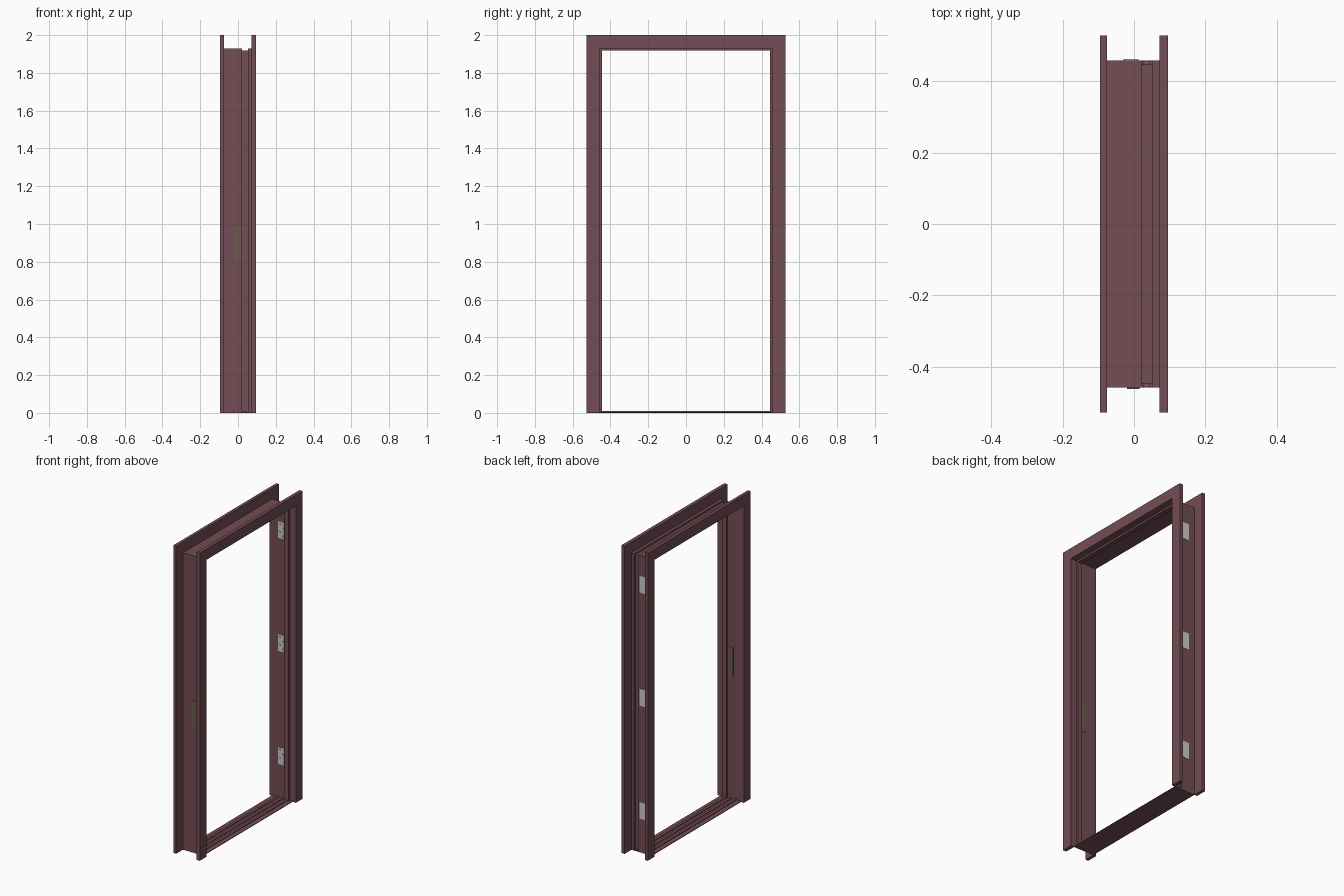
import bpy, bmesh, math
from mathutils import Matrix

if "Cube" in bpy.data.objects:
    bpy.data.objects.remove(bpy.data.objects["Cube"])

HALF_W, HEAD = 0.458, 1.93   # outer line of the jamb lining


def material(name, rgb):
    m = bpy.data.materials.new(name)
    m.diffuse_color = (*rgb, 1)
    m.use_nodes = True
    m.node_tree.nodes["Principled BSDF"].inputs["Base Color"].default_value = m.diffuse_color
    return m


PAINT = material("plum_brown_paint", (0.17, 0.075, 0.09))
BRASS = material("dull_brass", (0.14, 0.10, 0.075))


def finish(name, bm, mat=None):
    me = bpy.data.meshes.new(name)
    bm.to_mesh(me)
    bm.free()
    ob = bpy.data.objects.new(name, me)
    bpy.context.collection.objects.link(ob)
    if mat:
        me.materials.append(mat)
    return ob


def sweep(name, profile, closed):
    """Carry an (x, inward offset) profile up one side, over the head and down, with mitres."""
    bm = bmesh.new()
    rings = []
    for side, top in ((-1, 0), (-1, 1), (1, 1), (1, 0)):
        rings.append([bm.verts.new((x, side * (HALF_W - d), (HEAD - d) * top))
                      for x, d in profile])
    n = len(profile)
    for a, b in zip(rings, rings[1:]):
        for i in range(n if closed else n - 1):
            j = (i + 1) % n
            bm.faces.new((a[i], a[j], b[j], b[i]))
    if closed:
        bm.faces.new(rings[0])
        bm.faces.new(rings[-1])
    bmesh.ops.recalc_face_normals(bm, faces=bm.faces)
    return finish(name, bm, PAINT)


def add_box(bm, lo, hi):
    size = [b - a for a, b in zip(lo, hi)]
    mid = [(a + b) / 2 for a, b in zip(lo, hi)]
    bmesh.ops.create_cube(bm, size=1, matrix=Matrix.Translation(mid) @ Matrix.Diagonal((*size, 1)))


# Thin lining with the door stop pressed inwards
sweep("jamb_lining", [(-0.075, 0), (0.022, 0), (0.022, 0.012), (0.052, 0.012),
                      (0.052, 0), (0.072, 0)], False)

# Flat casings on both wall faces
for name, x0, x1 in (("casing_inner", -0.095, -0.075), ("casing_outer", 0.072, 0.095)):
    sweep(name, [(x0, 0), (x1, 0), (x1, -0.07), (x0, -0.07)], True)

# Threshold with raised ribs
bm = bmesh.new()
outline = [(-0.075, 0), (-0.075, 0.004)]
for x in (-0.045, -0.01, 0.025):
    outline += [(x, 0.005), (x, 0.01), (x + 0.018, 0.01), (x + 0.018, 0.005)]
outline += [(0.072, 0.004), (0.072, 0)]
face = bm.faces.new([bm.verts.new((x, -HALF_W, z)) for x, z in outline])
out = bmesh.ops.extrude_face_region(bm, geom=[face])
bmesh.ops.translate(bm, vec=(0, 2 * HALF_W, 0),
                    verts=[v for v in out["geom"] if isinstance(v, bmesh.types.BMVert)])
bmesh.ops.recalc_face_normals(bm, faces=bm.faces)
finish("threshold", bm, PAINT)

# Three hinge leaves let through the right jamb, with screw heads on the inside
for label, z in (("bottom", 0.275), ("middle", 1.01), ("top", 1.745)):
    bm = bmesh.new()
    add_box(bm, (-0.03, 0.456, z - 0.055), (0.013, 0.461, z + 0.055))
    for i, dz in enumerate((-0.04, -0.013, 0.013, 0.04)):
        x = -0.019 if i % 2 else 0.002
        bmesh.ops.create_cone(bm, cap_ends=True, segments=12, radius1=0.005, radius2=0.004,
                              depth=0.002, matrix=Matrix.Translation((x, 0.4552, z + dz))
                              @ Matrix.Rotation(math.pi / 2, 4, 'X'))
    finish("hinge_" + label, bm)

# Strike plate in the left jamb
bm = bmesh.new()
add_box(bm, (-0.02, -0.461, 0.80), (0.016, -0.456, 0.99))
finish("strike_plate", bm, BRASS)
